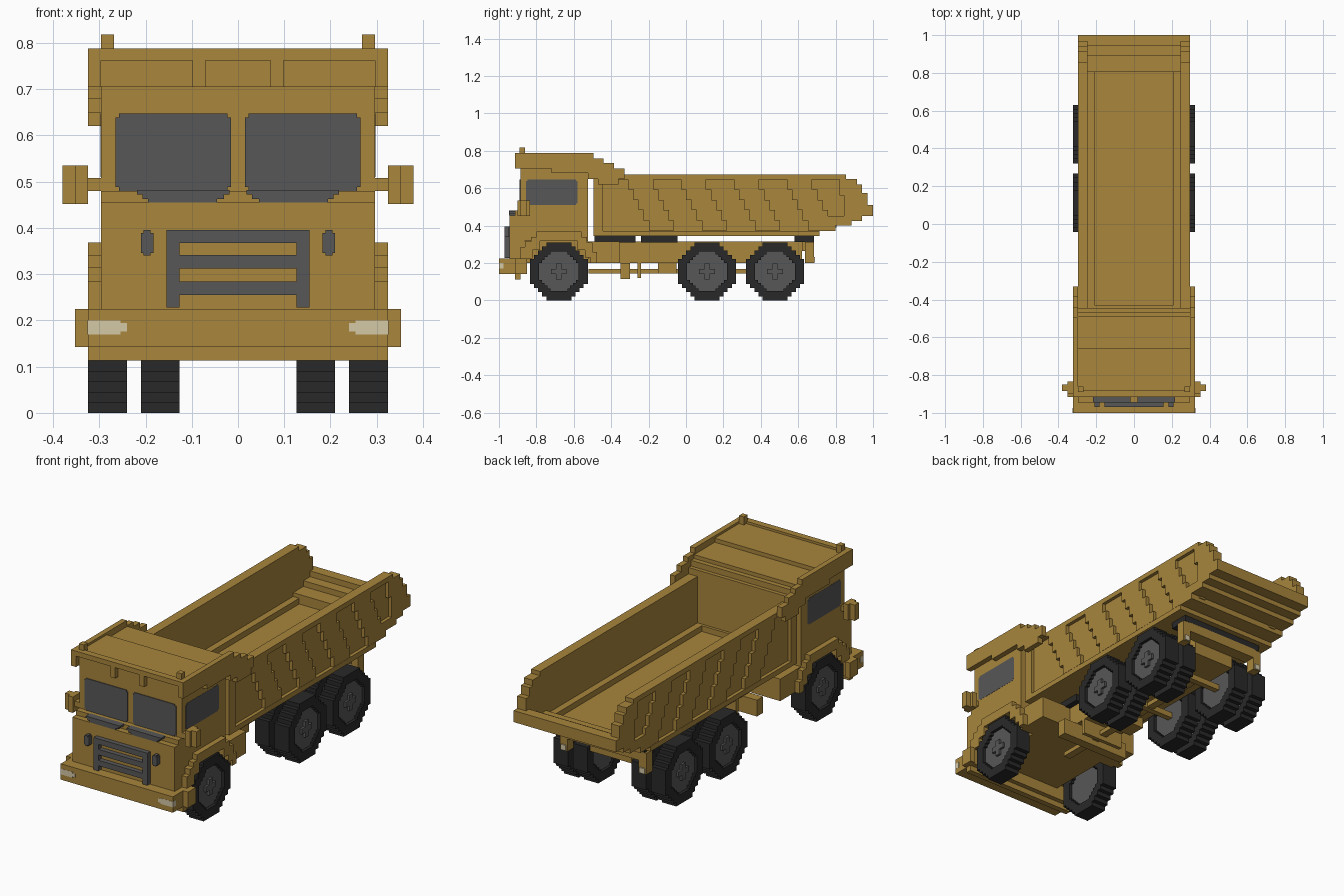
import bpy, bmesh, math

cube = bpy.data.objects.get("Cube")
if cube:
    bpy.data.objects.remove(cube, do_unlink=True)


def material(name, rgb):
    m = bpy.data.materials.new(name)
    m.use_nodes = True
    m.diffuse_color = (*rgb, 1)
    m.node_tree.nodes["Principled BSDF"].inputs["Base Color"].default_value = (*rgb, 1)
    return m


TAN = material("ochre paint", (0.392, 0.236, 0.046))
GREY = material("dark grey", (0.096, 0.096, 0.096))
BLACK = material("rubber black", (0.022, 0.022, 0.022))
CREAM = material("lamp cream", (0.66, 0.58, 0.38))


def finish(name, bm, mat, mirror):
    bmesh.ops.recalc_face_normals(bm, faces=bm.faces)
    me = bpy.data.meshes.new(name)
    bm.to_mesh(me)
    bm.free()
    me.materials.append(mat)
    ob = bpy.data.objects.new(name, me)
    bpy.context.collection.objects.link(ob)
    if mirror:
        ob.modifiers.new("mirror", "MIRROR").use_mirror_merge = False
    return ob


def prism(name, pts, x0, x1, mat=TAN, mirror=False):
    """Extrude a (y, z) outline along x."""
    bm = bmesh.new()
    a = [bm.verts.new((x0, y, z)) for y, z in pts]
    b = [bm.verts.new((x1, y, z)) for y, z in pts]
    bm.faces.new(a)
    bm.faces.new(b)
    for i in range(len(a)):
        j = (i + 1) % len(a)
        bm.faces.new((a[i], a[j], b[j], b[i]))
    return finish(name, bm, mat, mirror)


def box(name, x0, x1, y0, y1, z0, z1, mat=TAN, mirror=False):
    return prism(name, [(y0, z0), (y1, z0), (y1, z1), (y0, z1)], x0, x1, mat, mirror)


def front_plate(name, pts, y0, y1, mat):
    """Extrude an (x, z) outline along y and mirror it."""
    bm = bmesh.new()
    f = bm.faces.new([bm.verts.new((x, y0, z)) for x, z in pts])
    r = bmesh.ops.extrude_face_region(bm, geom=[f])
    vs = [v for v in r["geom"] if isinstance(v, bmesh.types.BMVert)]
    bmesh.ops.translate(bm, verts=vs, vec=(0, y1 - y0, 0))
    return finish(name, bm, mat, True)


def clipped(a0, a1, z0, z1, c):
    """Rectangle outline with notched corners."""
    return [(a0 + c, z0), (a1 - c, z0), (a1 - c, z0 + c), (a1, z0 + c), (a1, z1 - c), (a1 - c, z1 - c),
            (a1 - c, z1), (a0 + c, z1), (a0 + c, z1 - c), (a0, z1 - c), (a0, z0 + c), (a0 + c, z0 + c)]


def stair_octagon(cy, cz, r, n=4):
    """Octagon whose diagonal sides are staircases of n steps."""
    f = r * 0.43
    s = (r - f) / n
    quarter = []
    for i in range(n):
        quarter += [(r - i * s, f + i * s), (r - (i + 1) * s, f + i * s)]
    quarter.append((f, r))
    pts = []
    for k in range(4):
        c, d = round(math.cos(k * math.pi / 2)), round(math.sin(k * math.pi / 2))
        pts += [(cy + u * c - v * d, cz + u * d + v * c) for u, v in quarter]
    return pts


def ring(name, outer, inner, x0, x1, mat):
    bm = bmesh.new()
    L = [[bm.verts.new((x, y, z)) for y, z in loop]
         for x, loop in ((x0, outer), (x1, outer), (x1, inner), (x0, inner))]
    n = len(outer)
    for k in range(4):
        p, q = L[k], L[(k + 1) % 4]
        for i in range(n):
            j = (i + 1) % n
            bm.faces.new((p[i], p[j], q[j], q[i]))
    return finish(name, bm, mat, True)


# Wheels
def wheel(label, cy, x0, x1):
    cz = 0.155
    ring(label + "_tyre", stair_octagon(cy, cz, 0.155), stair_octagon(cy, cz, 0.106), x0, x1, BLACK)
    prism(label + "_rim", stair_octagon(cy, cz, 0.106), x0 + 0.014, x1 - 0.016, GREY, True)
    a, b = 0.042, 0.014
    cross = [(a, -b), (a, b), (b, b), (b, a), (-b, a), (-b, b),
             (-a, b), (-a, -b), (-b, -b), (-b, -a), (b, -a), (b, -b)]
    prism(label + "_hub", [(cy + u, cz + v) for u, v in cross], x1 - 0.03, x1 - 0.004, GREY, True)


wheel("front_wheel", -0.68, 0.24, 0.324)
for label, cy in (("middle_wheel", 0.112), ("rear_wheel", 0.476)):
    wheel(label + "_outer", cy, 0.24, 0.324)
    wheel(label + "_inner", cy, 0.127, 0.21)
    box(label + "_axle", -0.26, 0.26, cy - 0.015, cy + 0.015, 0.14, 0.17)

# Chassis and running gear
box("chassis", -0.12, 0.12, -0.55, 0.62, 0.20, 0.315)
box("chassis_end", -0.21, 0.21, 0.62, 0.685, 0.265, 0.315)
box("drive_shaft", -0.02, 0.02, -0.52, 0.45, 0.145, 0.168)
box("front_crossmember", -0.20, 0.20, -0.35, -0.30, 0.115, 0.20)
box("middle_crossmember", -0.12, 0.12, -0.26, -0.24, 0.12, 0.20)
box("gearbox", -0.10, 0.10, -0.15, -0.05, 0.145, 0.20)
box("side_tank", 0.12, 0.296, -0.525, -0.355, 0.20, 0.315, TAN, True)
box("hoist_front", 0.05, 0.15, -0.49, -0.27, 0.31, 0.347, BLACK, True)
box("hoist_middle", 0.05, 0.15, -0.24, -0.045, 0.31, 0.347, BLACK, True)
box("tipping_hinge", -0.24, 0.24, 0.58, 0.685, 0.312, 0.347, BLACK)
box("tail_lamp_bracket", 0.205, 0.25, 0.635, 0.684, 0.20, 0.312, TAN, True)
box("tail_lamp", 0.213, 0.242, 0.675, 0.69, 0.203, 0.231, CREAM, True)

# Cab body and nose
box("cab", -0.296, 0.296, -0.885, -0.525, 0.32, 0.71)
box("cab_floor", -0.22, 0.22, -0.885, -0.525, 0.20, 0.32)
prism("nose", [(-0.945, 0.2), (-0.86, 0.2), (-0.86, 0.48), (-0.915, 0.48), (-0.915, 0.455), (-0.945, 0.455)],
      -0.296, 0.296)
arch = [(-0.885, 0.225), (-0.885, 0.285), (-0.86, 0.285), (-0.86, 0.315), (-0.83, 0.315), (-0.83, 0.34),
        (-0.80, 0.34), (-0.80, 0.368), (-0.56, 0.368), (-0.56, 0.34), (-0.53, 0.34), (-0.53, 0.31),
        (-0.50, 0.31), (-0.50, 0.26), (-0.475, 0.26), (-0.475, 0.2), (-0.51, 0.2), (-0.51, 0.23),
        (-0.54, 0.23), (-0.54, 0.27), (-0.58, 0.27), (-0.58, 0.318), (-0.78, 0.318), (-0.78, 0.27),
        (-0.82, 0.27), (-0.82, 0.225)]
prism("wheel_arch", arch, 0.22, 0.324, TAN, True)

# Bumper and lamps
box("bumper", -0.324, 0.324, -1.0, -0.86, 0.142, 0.225)
box("bumper_skirt", -0.324, 0.324, -0.915, -0.885, 0.113, 0.142)
box("bumper_end", 0.324, 0.352, -0.915, -0.85, 0.142, 0.225, TAN, True)
front_plate("headlamp", [(0.254, 0.17), (0.325, 0.17), (0.325, 0.2), (0.254, 0.2), (0.254, 0.194),
                         (0.24, 0.194), (0.24, 0.176), (0.254, 0.176)], -1.001, -0.975, CREAM)

# Grille and nose details
for z in (0.255, 0.312, 0.367):
    box("grille_bar", -0.13, 0.13, -0.97, -0.945, z, z + 0.029, GREY)
box("grille_side", 0.127, 0.155, -0.97, -0.945, 0.228, 0.396, GREY, True)
front_plate("nose_lamp", clipped(0.183, 0.21, 0.34, 0.395, 0.006), -0.97, -0.945, GREY)
front_plate("wiper_panel", [(0.018, 0.482), (0.218, 0.482), (0.218, 0.472), (0.207, 0.472), (0.207, 0.463),
                            (0.195, 0.463), (0.195, 0.455), (0.045, 0.455), (0.045, 0.463), (0.03, 0.463),
                            (0.03, 0.472), (0.018, 0.472)], -0.946, -0.91, GREY)

# Windows
front_plate("windscreen", clipped(0.015, 0.265, 0.48, 0.647, 0.008), -0.889, -0.882, GREY)
prism("side_window", clipped(-0.855, -0.58, 0.51, 0.647, 0.008), 0.291, 0.297, GREY, True)

# Mirrors
box("mirror_arm", 0.296, 0.324, -0.885, -0.855, 0.48, 0.508, TAN, True)
box("mirror_inner", 0.324, 0.352, -0.90, -0.835, 0.452, 0.535, TAN, True)
box("mirror_outer", 0.352, 0.38, -0.885, -0.85, 0.452, 0.535, TAN, True)

# Canopy over the cab
prism("canopy_wing", [(-0.915, 0.788), (-0.495, 0.788), (-0.495, 0.76), (-0.44, 0.76), (-0.44, 0.735),
                      (-0.385, 0.735), (-0.385, 0.705), (-0.33, 0.705), (-0.33, 0.65), (-0.36, 0.65),
                      (-0.36, 0.62), (-0.47, 0.62), (-0.47, 0.65), (-0.525, 0.65), (-0.525, 0.68),
                      (-0.72, 0.68), (-0.72, 0.705), (-0.915, 0.705)], 0.296, 0.324, TAN, True)
prism("canopy_roof", [(-0.915, 0.788), (-0.88, 0.788), (-0.88, 0.776), (-0.66, 0.776), (-0.66, 0.755),
                      (-0.49, 0.755), (-0.49, 0.735), (-0.465, 0.735), (-0.465, 0.705), (-0.445, 0.705),
                      (-0.445, 0.67), (-0.495, 0.67), (-0.495, 0.705), (-0.89, 0.705), (-0.89, 0.762),
                      (-0.915, 0.762)], -0.297, 0.297)
box("canopy_bracket", 0.07, 0.098, -0.914, -0.885, 0.705, 0.764, TAN, True)
box("marker_post", 0.268, 0.296, -0.89, -0.86, 0.77, 0.818, TAN, True)

# Dump bed
under = [(-0.495, 0.345), (0.715, 0.345), (0.715, 0.37), (0.80, 0.37), (0.80, 0.40), (0.885, 0.40),
         (0.885, 0.425), (0.94, 0.425), (0.94, 0.45), (1.0, 0.45), (1.0, 0.51)]
tail = [(0.97, 0.51), (0.97, 0.575), (0.94, 0.575), (0.94, 0.62), (0.915, 0.62), (0.915, 0.65)]
prism("bed_floor", under + [(0.945, 0.51), (0.945, 0.48), (0.89, 0.48), (0.89, 0.45), (0.805, 0.45),
                            (0.805, 0.40), (-0.495, 0.40)], -0.27, 0.27)
prism("bed_side", under + tail + [(0.855, 0.65), (0.855, 0.672), (-0.495, 0.672)], 0.245, 0.278, TAN, True)
box("bed_front_wall", -0.296, 0.296, -0.495, -0.445, 0.345, 0.69)
box("bed_inner_ledge", 0.21, 0.246, -0.445, 0.805, 0.39, 0.43, TAN, True)
box("bed_front_ledge", -0.21, 0.21, -0.445, -0.43, 0.39, 0.43)

# Outer rails, slanted ribs and tail frame on the bed sides
box("bed_top_rail", 0.276, 0.296, -0.495, 0.855, 0.646, 0.672, TAN, True)
box("bed_bottom_rail", 0.276, 0.296, -0.495, 0.715, 0.345, 0.372, TAN, True)
for k in range(4):
    y, w, h = -0.31 + 0.283 * k, 0.135, 0.055
    left, right = [], []
    for s in range(5):
        za, zb, ya = 0.648 - s * h, 0.648 - (s + 1) * h, y + s * 0.028
        left += [(ya, za), (ya, zb)]
        right += [(ya + w, za), (ya + w, zb)]
    prism("bed_rib", left + right[::-1], 0.276, 0.296, TAN, True)
prism("bed_tail_frame", under[4:] + tail + [(0.82, 0.65), (0.82, 0.56), (0.845, 0.56), (0.845, 0.45),
                                            (0.715, 0.45), (0.715, 0.37), (0.80, 0.37)],
      0.276, 0.296, TAN, True)
